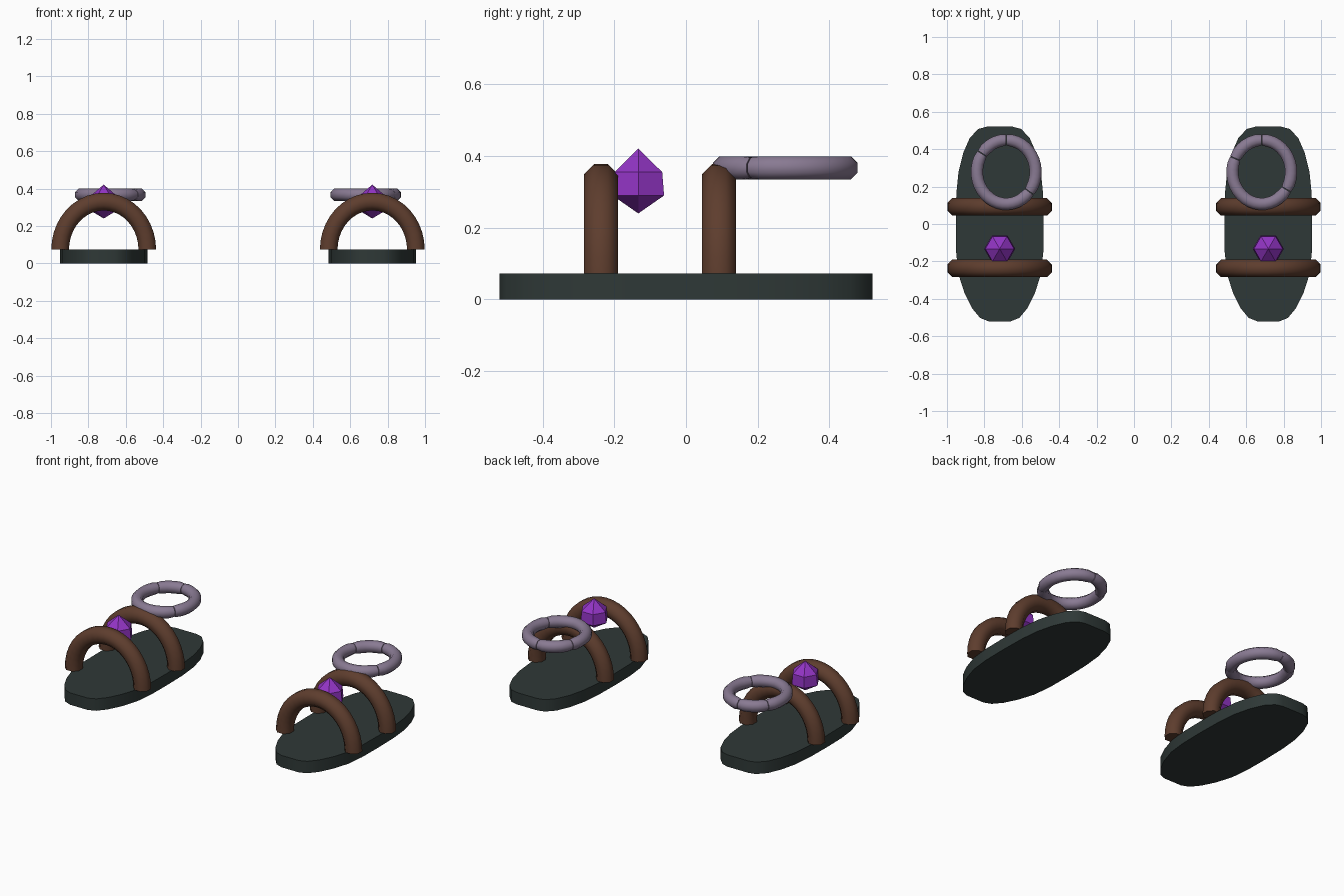
import bpy, bmesh, math
from mathutils import Vector

if "Cube" in bpy.data.objects:
    bpy.data.objects.remove(bpy.data.objects["Cube"])


def material(name, rgb):
    m = bpy.data.materials.new(name)
    m.diffuse_color = (*rgb, 1)
    m.use_nodes = True
    m.node_tree.nodes["Principled BSDF"].inputs["Base Color"].default_value = m.diffuse_color
    return m


SOLE = material("dark_sole", (0.028, 0.040, 0.038))
STRAP = material("brown_leather", (0.112, 0.047, 0.027))
GEM = material("purple_gem", (0.29, 0.035, 0.56))
RING = material("grey_mauve", (0.25, 0.195, 0.29))


def finish(name, bm, mat, smooth=None):
    bmesh.ops.recalc_face_normals(bm, faces=bm.faces)
    me = bpy.data.meshes.new(name)
    bm.to_mesh(me)
    bm.free()
    me.materials.append(mat)
    ob = bpy.data.objects.new(name, me)
    bpy.context.collection.objects.link(ob)
    if smooth:
        bpy.ops.object.select_all(action='DESELECT')
        ob.select_set(True)
        bpy.context.view_layer.objects.active = ob
        bpy.ops.object.shade_smooth_by_angle(angle=math.radians(smooth))
    return ob


def bridge(bm, rings):
    """Skin a list of equal vertex rings and cap both ends."""
    n = len(rings[0])
    for a, b in zip(rings, rings[1:]):
        for i in range(n):
            j = (i + 1) % n
            bm.faces.new((a[i], a[j], b[j], b[i]))
    bm.faces.new(rings[0])
    bm.faces.new(rings[-1])


def arc_tube(name, center, u, v, start, end, steps, r, mat, pinch=0):
    """Eight-sided tube along an elliptical arc spanned by u and v."""
    bm = bmesh.new()
    c, u, v = Vector(center), Vector(u), Vector(v)
    side = u.cross(v).normalized()
    rings = []
    for k in range(steps + 1):
        a = math.radians(start + (end - start) * k / steps)
        p = c + u * math.cos(a) + v * math.sin(a)
        t = (v * math.cos(a) - u * math.sin(a)).normalized()
        out = t.cross(side)
        rr = r * (1 - pinch) if k in (0, steps) else r
        ring = []
        for i in range(8):
            b = math.radians(45 * i + 22.5)
            ring.append(bm.verts.new(p + (out * math.cos(b) + side * math.sin(b)) * rr))
        rings.append(ring)
    bridge(bm, rings)
    return finish(name, bm, mat, 50)


# Half width of the sole at stations along its length
HALF = [(0.52, 0.07), (0.508, 0.115), (0.46, 0.16), (0.38, 0.195), (0.28, 0.22),
        (0.16, 0.232), (0, 0.235), (-0.15, 0.233), (-0.27, 0.22), (-0.37, 0.188),
        (-0.45, 0.148), (-0.502, 0.105), (-0.52, 0.06)]


def sandal(side, x, seams):
    # flat sole
    bm = bmesh.new()
    outline = [(w, y) for y, w in HALF] + [(-w, y) for y, w in reversed(HALF)]
    bridge(bm, [[bm.verts.new((x + px, py, z)) for px, py in outline] for z in (0, 0.073)])
    finish(side + "_sole", bm, SOLE, 40)

    # two arched straps
    for label, y in (("front", -0.237), ("back", 0.092)):
        arc_tube(f"{side}_{label}_strap", (x, y, 0.073), (0.233, 0, 0), (0, 0, 0.257),
                 0, 180, 20, 0.051, STRAP)

    # six-sided gem behind the front strap
    bm = bmesh.new()
    rings = []
    for z, r in ((0.29, 0.083), (0.355, 0.077)):
        rings.append([bm.verts.new((x + r * math.cos(i * math.pi / 3),
                                    -0.133 + r * math.sin(i * math.pi / 3), z))
                      for i in range(6)])
    low, high = bm.verts.new((x, -0.133, 0.24)), bm.verts.new((x, -0.133, 0.421))
    for i in range(6):
        j = (i + 1) % 6
        bm.faces.new((rings[0][i], rings[0][j], rings[1][j], rings[1][i]))
        bm.faces.new((low, rings[0][j], rings[0][i]))
        bm.faces.new((high, rings[1][i], rings[1][j]))
    finish(side + "_gem", bm, GEM)

    # ankle ring made of separate arcs meeting at pinched seams
    cx = x - math.copysign(0.035, x)
    for i, a in enumerate(seams):
        b = seams[(i + 1) % len(seams)]
        if b <= a:
            b += 360
        arc_tube(f"{side}_ankle_ring_{i + 1}", (cx, 0.278, 0.367), (0.157, 0, 0),
                 (0, 0.171, 0), a + 0.5, b - 0.5, max(6, round((b - a) / 10)), 0.035, RING, 0.12)


sandal("left", -0.718, (-38, 90, 145))
sandal("right", 0.718, (-33, 90, 155))
